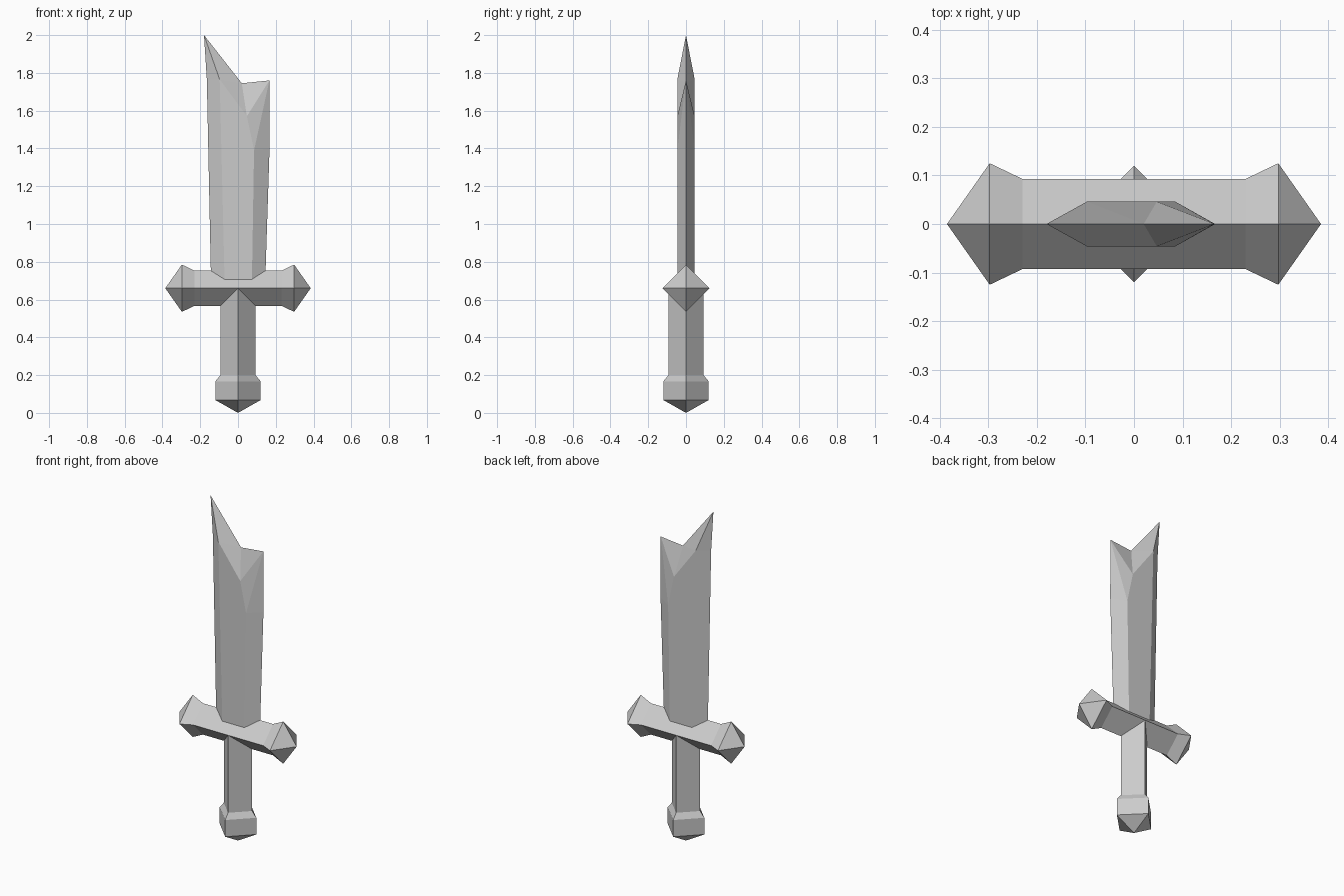
import bpy, bmesh
from mathutils import Vector

if "Cube" in bpy.data.objects:
    bpy.data.objects.remove(bpy.data.objects["Cube"])


def finish(name, bm):
    bmesh.ops.remove_doubles(bm, verts=bm.verts, dist=0.0005)
    bmesh.ops.recalc_face_normals(bm, faces=bm.faces)
    mesh = bpy.data.meshes.new(name)
    bm.to_mesh(mesh)
    bm.free()
    bpy.context.collection.objects.link(bpy.data.objects.new(name, mesh))


def diamond_loft(name, profile, axis, u, v, centre=(0, 0, 0)):
    """Four-sided solid along an axis; profile = (position, radius) pairs."""
    axis, u, v, centre = map(Vector, (axis, u, v, centre))
    bm = bmesh.new()
    rings = []
    for t, r in profile:
        c = centre + axis * t
        if r == 0:
            rings.append([bm.verts.new(c)] * 4)
        else:
            rings.append([bm.verts.new(c + d * r) for d in (u, v, -u, -v)])
    for a, b in zip(rings, rings[1:]):
        for i in range(4):
            j = (i + 1) % 4
            bm.faces.new(list(dict.fromkeys((a[i], a[j], b[j], b[i]))))
    for ring in (rings[0], rings[-1]):
        if len(set(ring)) == 4:
            bm.faces.new(ring)
    finish(name, bm)


X, Y, Z = (1, 0, 0), (0, 1, 0), (0, 0, 1)

# Crossguard with flared, pointed ends
half = [(0.23, 0.093), (0.297, 0.125), (0.385, 0)]
diamond_loft("crossguard", [(-t, r) for t, r in reversed(half)] + half,
             X, Y, Z, (0, 0, 0.66))

# Grip and pommel
diamond_loft("grip", [(0.19, 0.093), (0.66, 0.093)], Z, X, Y)
diamond_loft("pommel", [(0, 0), (0.068, 0.12), (0.167, 0.12), (0.2, 0.093)], Z, X, Y)

# Blade: edge points on y = 0 and ridge points on the flat of each side
edge = {"bl": (-0.142, 0.66), "sl": (-0.165, 1.765), "tip": (-0.18, 2.0),
        "notch": (0.02, 1.745), "tr": (0.166, 1.76), "sr": (0.167, 1.4),
        "br": (0.143, 0.66)}
ridge = {"rbl": (-0.07, 0.66), "rl": (-0.097, 1.765), "rn": (0.047, 1.57),
         "rr": (0.085, 1.39), "rbr": (0.073, 0.66)}
panels = ["bl rbl rl sl", "sl rl tip", "tip rl notch", "rl rn notch",
          "notch rn tr", "rn rr tr", "rr sr tr", "rr rbr br sr",
          "rbl rbr rr rn rl", "bl rbl rbr br"]
bm = bmesh.new()
for side in (-1, 1):
    pts = {k: bm.verts.new((x, 0, z)) for k, (x, z) in edge.items()}
    pts |= {k: bm.verts.new((x, side * 0.046, z)) for k, (x, z) in ridge.items()}
    for p in panels:
        bm.faces.new([pts[k] for k in p.split()])
finish("blade", bm)
